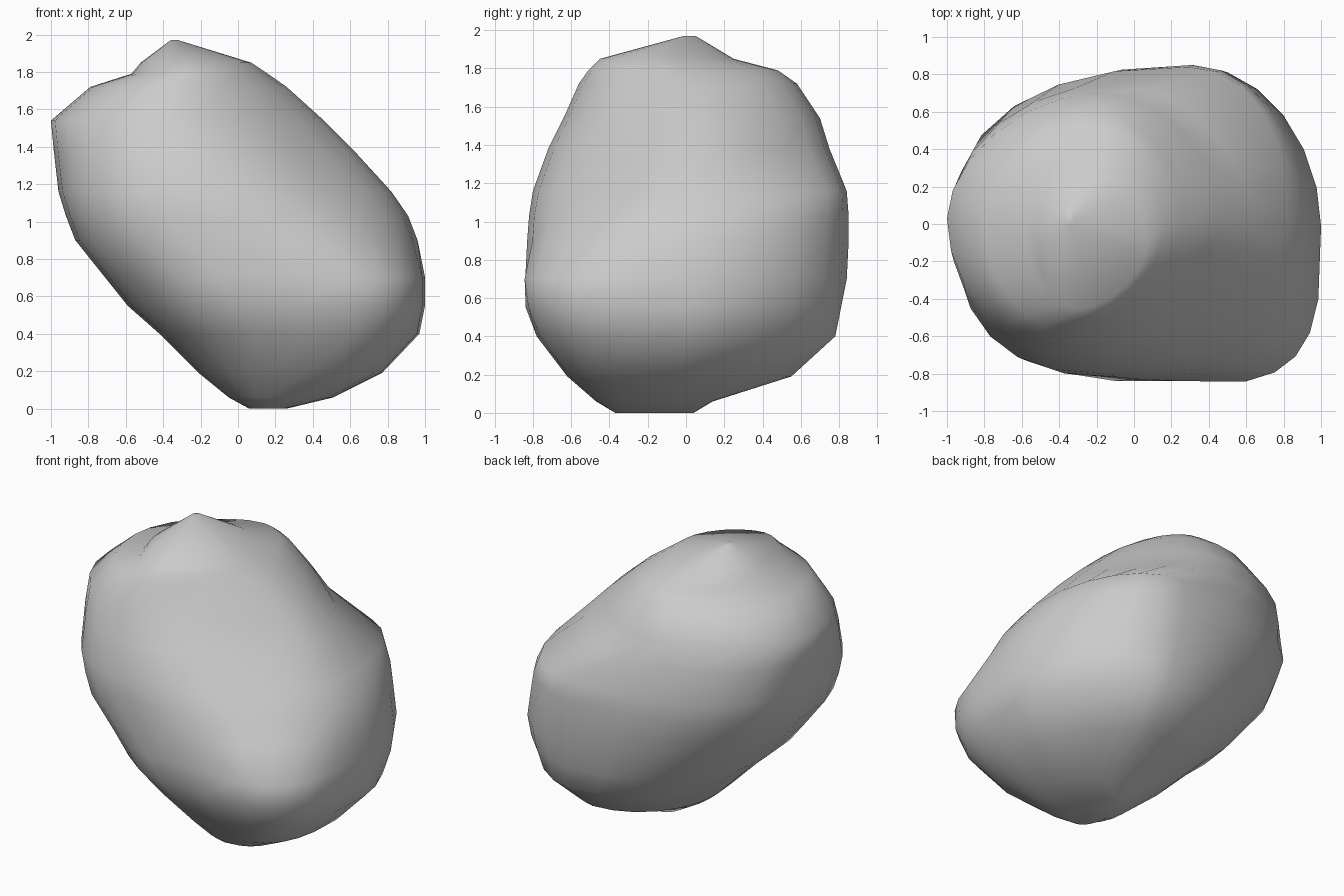
import bpy, bmesh, math
from mathutils import Vector

# Horizontal sections of the leaning boulder:
# z, left x, right x, front y, back y, squareness front right / back right / front left
SECTIONS = [
    (0.00, 0.06, 0.26, -0.37, 0.04, 2.0, 2.0, 2.0),
    (0.06, -0.05, 0.51, -0.47, 0.14, 2.3, 1.8, 2.2),
    (0.19, -0.21, 0.77, -0.62, 0.55, 2.8, 1.6, 2.4),
    (0.40, -0.42, 0.97, -0.78, 0.78, 3.0, 1.6, 2.6),
    (0.55, -0.59, 1.00, -0.84, 0.81, 3.4, 1.8, 2.7),
    (0.70, -0.71, 1.00, -0.86, 0.84, 3.5, 1.9, 2.7),
    (0.90, -0.87, 0.96, -0.83, 0.85, 2.4, 1.9, 2.7),
    (1.03, -0.92, 0.91, -0.82, 0.85, 2.1, 2.0, 2.6),
    (1.16, -0.96, 0.82, -0.80, 0.84, 1.9, 2.2, 2.5),
    (1.38, -0.985, 0.62, -0.72, 0.75, 1.7, 1.9, 2.2),
    (1.54, -1.00, 0.46, -0.64, 0.70, 1.7, 1.9, 2.0),
    (1.72, -0.79, 0.26, -0.56, 0.58, 1.7, 2.0, 2.1),
    (1.79, -0.57, 0.16, -0.51, 0.48, 1.7, 2.0, 2.1),
    (1.85, -0.52, 0.07, -0.45, 0.25, 1.7, 2.0, 2.0),
    (1.97, -0.36, -0.32, -0.01, 0.05, 2.0, 2.0, 2.0),
]
SEGMENTS = 24

# Sideways drift of the widest point by height, and back-left squareness
BACK_SKEW = [(0, 0), (0.4, 0.1), (0.7, 0.2), (1.16, 0.36), (1.4, 0.08), (1.8, 0.07), (1.97, 0)]
FRONT_SKEW = [(0, 0), (0.2, 0.1), (0.7, 0.1), (0.95, -0.04), (1.1, -0.1), (1.8, -0.08), (1.97, 0)]
BACK_LEFT = [(0, 2.0), (0.9, 2.2), (1.16, 2.35), (1.4, 2.0), (1.54, 1.8), (1.97, 2.0)]

# Shallow dents: centre, radius, depth
DENTS = [((0.42, -0.42, 1.36), 0.22, 0.04),
         ((0.45, 0.55, 1.38), 0.18, 0.03),
         ((0.30, -0.85, 0.74), 0.12, 0.03),
         ((-0.45, -0.65, 0.65), 0.18, 0.02)]
CENTRE = Vector((0, 0, 0.98))


def at_height(table, z):
    for (z0, a), (z1, b) in zip(table, table[1:]):
        if z <= z1:
            return a + (b - a) * (z - z0) / (z1 - z0)
    return table[-1][1]


def section_point(row, angle):
    z, x0, x1, y0, y1, p_fr, p_br, p_fl = row
    c, s = math.cos(angle), math.sin(angle)
    xm = (x0 + x1) / 2 + at_height(BACK_SKEW if s > 0 else FRONT_SKEW, z)
    ym = (y0 + y1) / 2
    if c > 0:
        p = p_br if s > 0 else p_fr
    else:
        p = at_height(BACK_LEFT, z) if s > 0 else p_fl
    u = math.copysign(abs(c) ** (2 / p), c)
    v = math.copysign(abs(s) ** (2 / p), s)
    x = xm + u * ((x1 - xm) if c > 0 else (xm - x0))
    y = ym + v * ((y1 - ym) if s > 0 else (ym - y0))
    co = Vector((x, y, z))
    for centre, radius, depth in DENTS:
        d = (co - Vector(centre)).length / radius
        co += (CENTRE - co).normalized() * depth * math.exp(-d * d)
    return co


# Boulder: loft the sections and close both ends
bm = bmesh.new()
rings = [[bm.verts.new(section_point(row, 2 * math.pi * i / SEGMENTS + 1e-4))
          for i in range(SEGMENTS)] for row in SECTIONS]
for low, high in zip(rings, rings[1:]):
    for i in range(SEGMENTS):
        j = (i + 1) % SEGMENTS
        bm.faces.new((low[i], low[j], high[j], high[i]))
bm.faces.new(rings[0][::-1])
bm.faces.new(rings[-1])
bmesh.ops.recalc_face_normals(bm, faces=bm.faces)
for f in bm.faces:
    f.smooth = True

mesh = bpy.data.meshes.new("boulder")
bm.to_mesh(mesh)
bm.free()
boulder = bpy.data.objects.new("boulder", mesh)
bpy.context.collection.objects.link(boulder)
